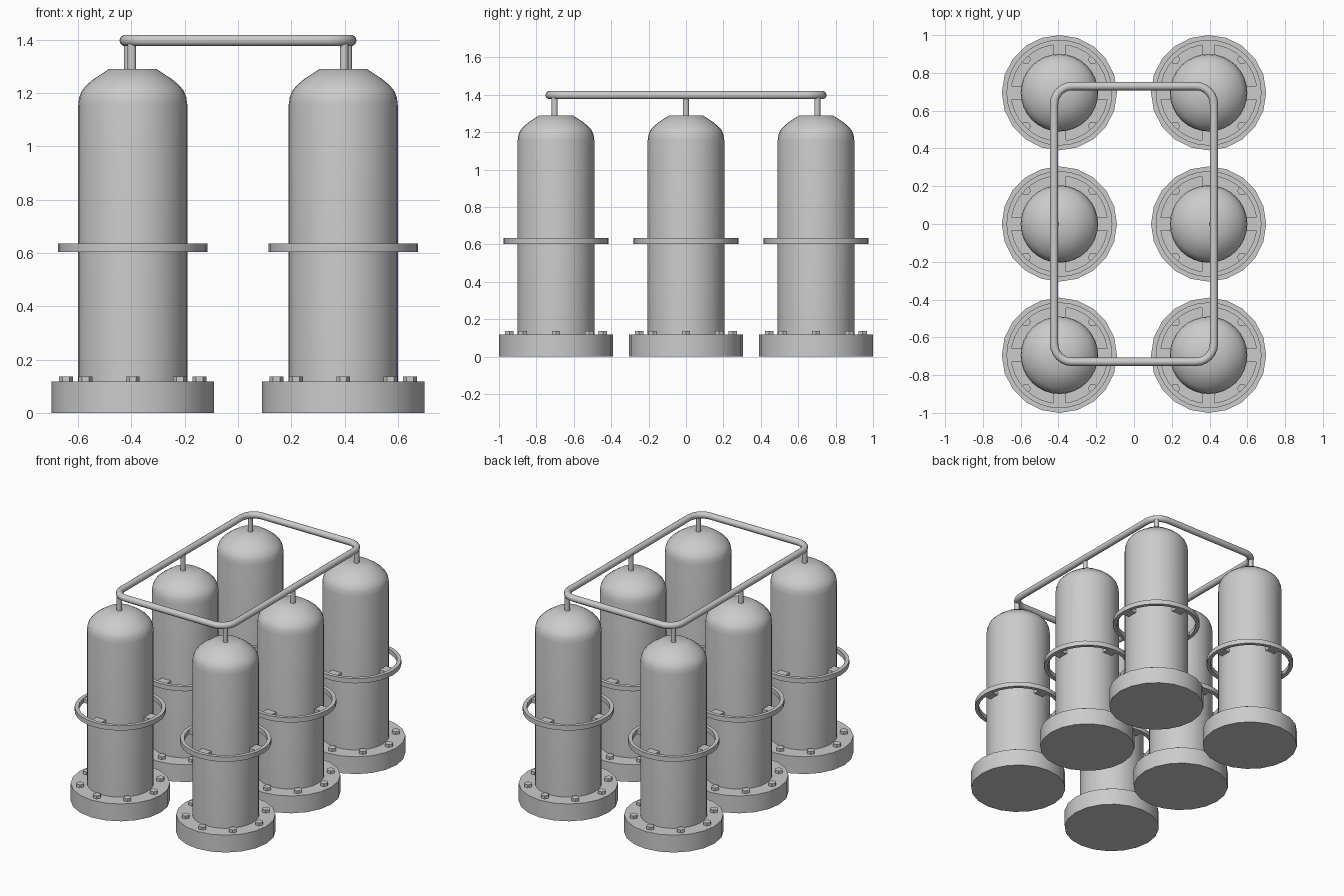
import bpy, bmesh, math
from math import cos, sin, pi

if "Cube" in bpy.data.objects:
    bpy.data.objects.remove(bpy.data.objects["Cube"])


def finish(bm, name, smooth=35):
    bmesh.ops.recalc_face_normals(bm, faces=bm.faces)
    me = bpy.data.meshes.new(name)
    bm.to_mesh(me)
    bm.free()
    ob = bpy.data.objects.new(name, me)
    bpy.context.collection.objects.link(ob)
    bpy.ops.object.select_all(action='DESELECT')
    ob.select_set(True)
    bpy.context.view_layer.objects.active = ob
    if smooth:
        bpy.ops.object.shade_smooth_by_angle(angle=math.radians(smooth))
    return ob


def lathe(name, profile, n, closed=False):
    """Spin (radius, z) points round z; open profiles get end caps."""
    bm = bmesh.new()
    rings = [[bm.verts.new((r * cos(2 * pi * i / n), r * sin(2 * pi * i / n), z))
              for i in range(n)] for r, z in profile]
    pairs = list(zip(rings, rings[1:]))
    if closed:
        pairs.append((rings[-1], rings[0]))
    else:
        bm.faces.new(rings[0])
        bm.faces.new(rings[-1])
    for a, b in pairs:
        for i in range(n):
            j = (i + 1) % n
            bm.faces.new((a[i], a[j], b[j], b[i]))
    return finish(bm, name)


def box(name, size, loc, turn):
    bm = bmesh.new()
    bmesh.ops.create_cube(bm, size=1)
    bmesh.ops.scale(bm, vec=size, verts=bm.verts)
    bmesh.ops.translate(bm, vec=loc, verts=bm.verts)
    ob = finish(bm, name, 0)
    ob.rotation_euler.z = turn
    return ob


# One tank: shell, flange, guard hoop, brackets and bolts
parts = [
    lathe("tank_shell", [(0.205, 0.1), (0.205, 1.155), (0.201, 1.185), (0.192, 1.208),
                         (0.174, 1.23), (0.148, 1.252), (0.09, 1.29)], 32),
    lathe("base_flange", [(0.305, 0), (0.305, 0.117)], 20),
    lathe("guard_hoop", [(0.28, 0.603), (0.28, 0.635), (0.255, 0.635), (0.255, 0.603)],
          32, closed=True),
]
for k in range(4):
    parts.append(box("hoop_bracket", (0.075, 0.07, 0.024), (0.228, 0, 0.619), k * pi / 2))
for k in range(8):
    bolt = lathe("flange_bolt", [(0.026, 0.11), (0.026, 0.136)], 6)
    bolt.location = (0.25 * cos(k * pi / 4), 0.25 * sin(k * pi / 4), 0)
    parts.append(bolt)

# Repeat the tank in a 2 x 3 layout
CX, CY = 0.395, 0.695
spots = [(sx * CX, sy * CY) for sx in (-1, 1) for sy in (-1, 0, 1)]
for ob in parts:
    base = ob.location.copy()
    for i, (x, y) in enumerate(spots):
        c = ob if i == 0 else ob.copy()
        if i:
            bpy.context.collection.objects.link(c)
        c.location = (base.x + x, base.y + y, base.z)

# Rounded rectangular manifold pipe
PX, PY, R, PZ = 0.423, 0.73, 0.095, 1.398
cu = bpy.data.curves.new("manifold_pipe", 'CURVE')
cu.dimensions = '3D'
cu.bevel_depth = 0.022
cu.bevel_resolution = 3
path = []
for q, (sx, sy) in enumerate([(1, 1), (-1, 1), (-1, -1), (1, -1)]):
    for s in range(7):
        a = (q + s / 6) * pi / 2
        path.append((sx * (PX - R) + R * cos(a), sy * (PY - R) + R * sin(a), PZ))
sp = cu.splines.new('POLY')
sp.points.add(len(path) - 1)
for p, co in zip(sp.points, path):
    p.co = (*co, 1)
sp.use_cyclic_u = True
sp.use_smooth = True
bpy.context.collection.objects.link(bpy.data.objects.new("manifold_pipe", cu))

# Short risers from each tank top to the manifold
for x, y in spots:
    riser = lathe("riser_pipe", [(0.016, 1.27), (0.016, PZ)], 12)
    rx = 0.412 if y == 0 else 0.398
    riser.location = (math.copysign(rx, x), math.copysign(0.702, y) if y else 0, 0)
